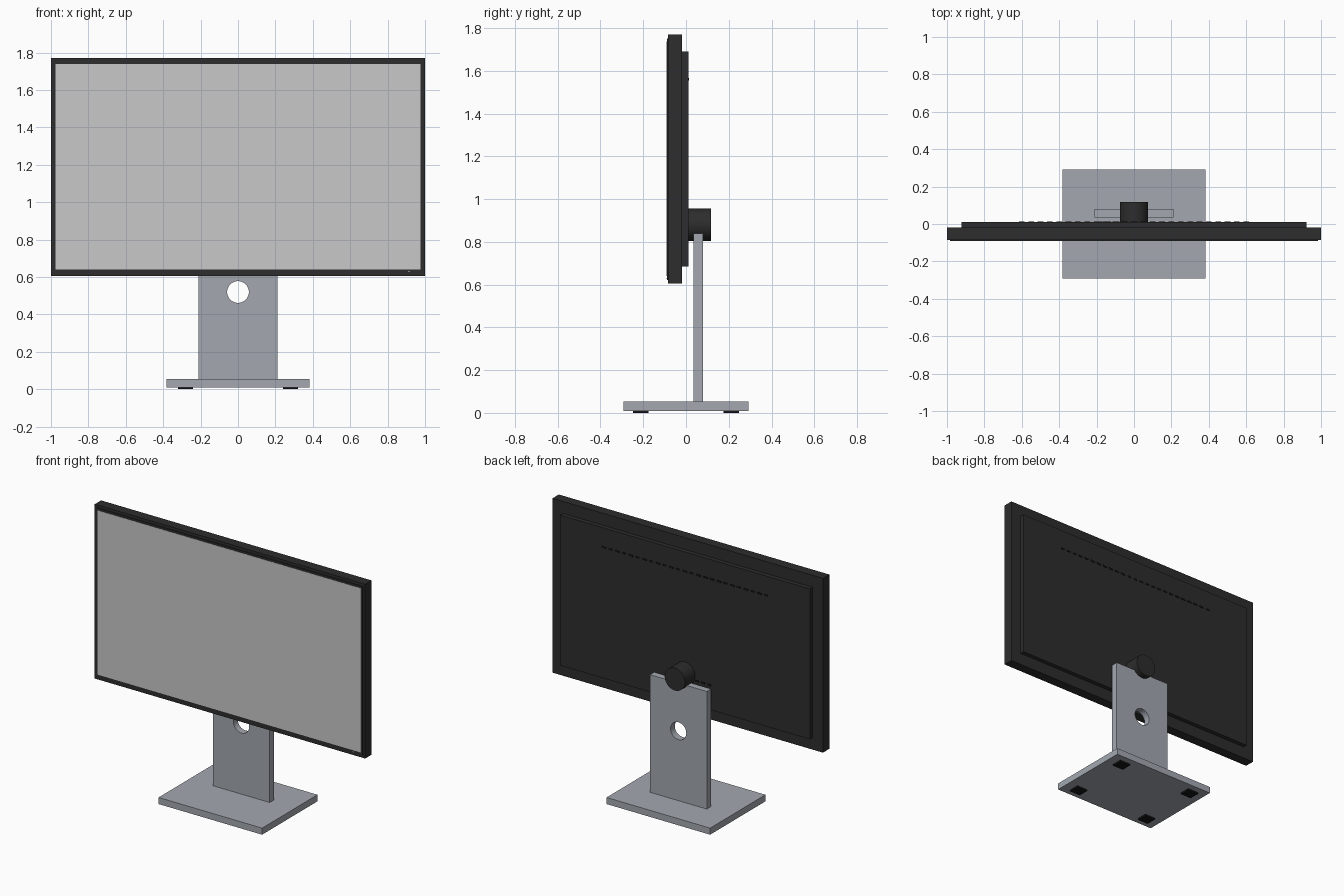
import bpy
from math import radians

default = bpy.data.objects.get("Cube")
if default:
    bpy.data.objects.remove(default, do_unlink=True)


def material(name, r, g, b):
    mat = bpy.data.materials.new(name)
    mat.use_nodes = True
    mat.diffuse_color = (r, g, b, 1)
    shader = mat.node_tree.nodes["Principled BSDF"]
    shader.inputs["Base Color"].default_value = (r, g, b, 1)
    shader.inputs["Roughness"].default_value = 0.6
    return mat


charcoal = material("charcoal plastic", 0.026, 0.026, 0.026)
black = material("black rubber", 0.008, 0.008, 0.008)
silver = material("silver metal", 0.366, 0.392, 0.434)
grey = material("screen grey", 0.58, 0.58, 0.58)
white = material("indicator white", 0.85, 0.88, 0.9)


def box(name, mat, x, y, z):
    """Box spanning the given (low, high) ranges."""
    spans = (x, y, z)
    bpy.ops.mesh.primitive_cube_add(size=1, location=[(a + b) / 2 for a, b in spans])
    obj = bpy.context.object
    obj.name = name
    obj.scale = [b - a for a, b in spans]
    bpy.ops.object.transform_apply(location=False, rotation=False, scale=True)
    obj.data.materials.append(mat)
    return obj


def rod(name, mat, radius, y, z, sides=48):
    """Cylinder lying along y on the centre line."""
    bpy.ops.mesh.primitive_cylinder_add(
        vertices=sides, radius=radius, depth=y[1] - y[0],
        location=(0, sum(y) / 2, z), rotation=(radians(90), 0, 0))
    obj = bpy.context.object
    obj.name = name
    obj.data.materials.append(mat)
    bpy.ops.object.shade_smooth_by_angle(angle=radians(35))
    return obj


# Display: housing, raised bezel, screen and rear panel
box("housing", charcoal, (-1, 1), (-0.085, -0.018), (0.605, 1.77))
box("bezel", charcoal, (-0.985, 0.985), (-0.09, -0.08), (0.622, 1.752))
box("screen", grey, (-0.975, 0.975), (-0.0915, -0.085), (0.64, 1.738))
box("rear_panel", charcoal, (-0.923, 0.923), (-0.02, 0.011), (0.685, 1.69))
box("indicator", white, (0.911, 0.917), (-0.0915, -0.085), (0.627, 0.632))


# Rear vents and connector slots
def slot_row(name, start, count, pitch, width, z):
    for i in range(count):
        x = start + i * pitch
        box(f"{name}_{i + 1}", black, (x - width / 2, x + width / 2),
            (0.008, 0.014), (z - 0.006, z + 0.006))


slot_row("vent_slot", -0.6, 25, 0.05, 0.03, 1.56)
slot_row("connector", -0.18, 3, 0.045, 0.025, 0.85)

# Stand: upright with cable hole, hinge and base
upright = box("upright", silver, (-0.21, 0.21), (0.035, 0.08), (0.05, 0.84))
cutter = rod("cable_hole_cutter", silver, 0.058, (0, 0.12), 0.52)
cutter.hide_render = True
cut = upright.modifiers.new("cable hole", "BOOLEAN")
cut.operation = "DIFFERENCE"
cut.solver = "EXACT"
cut.object = cutter
bpy.context.view_layer.objects.active = upright
bpy.ops.object.modifier_apply(modifier=cut.name)
bpy.data.objects.remove(cutter, do_unlink=True)

rod("hinge", charcoal, 0.075, (0.005, 0.118), 0.88)
box("base", silver, (-0.383, 0.383), (-0.292, 0.292), (0.01, 0.054))

# Rubber feet under each corner
for sx, side in ((-1, "right"), (1, "left")):
    for sy, end in ((-1, "front"), (1, "back")):
        x, y = sx * 0.281, sy * 0.212
        box(f"{end}_{side}_foot", black, (x - 0.04, x + 0.04),
            (y - 0.036, y + 0.036), (0, 0.012))
